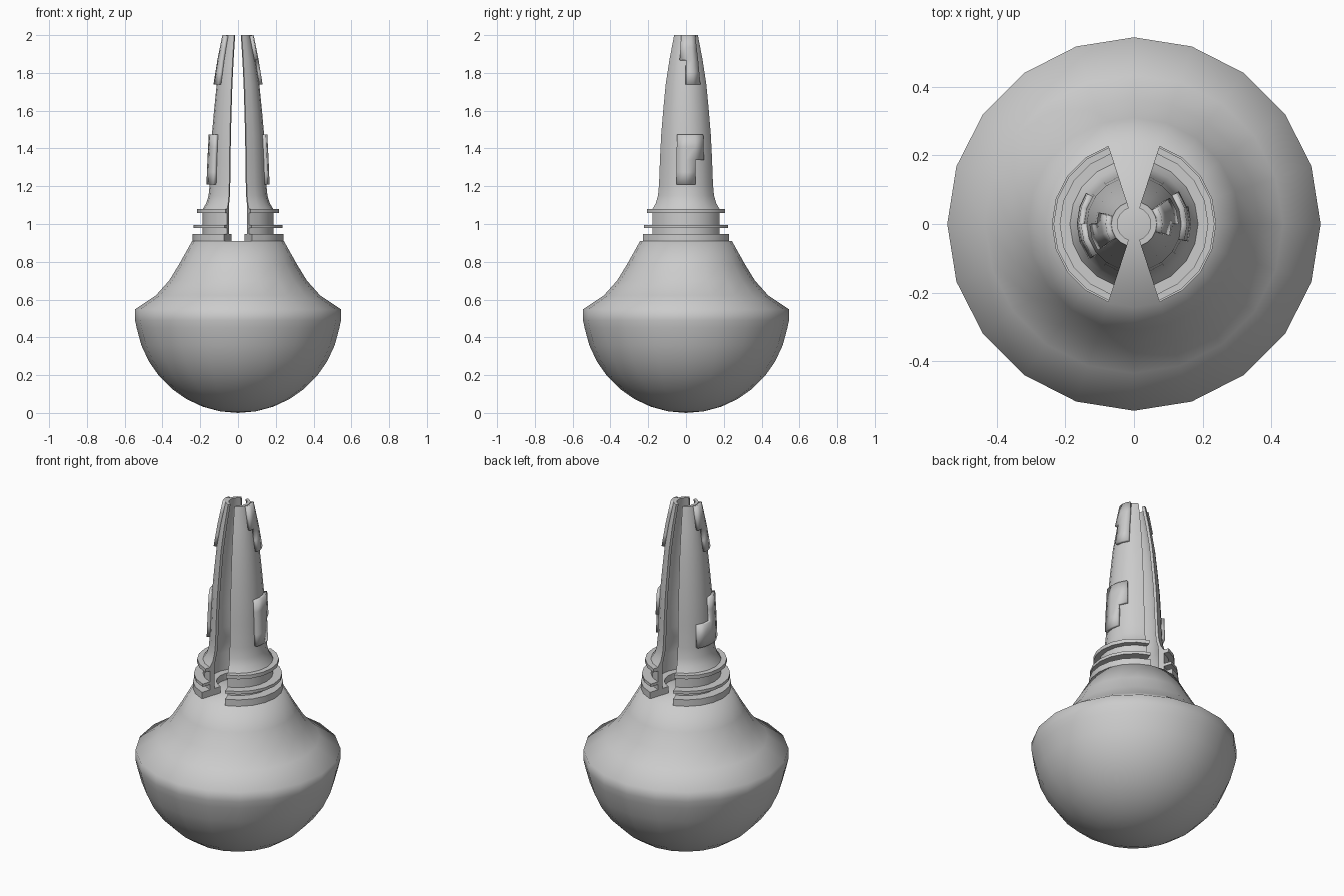
import bpy, bmesh, math

if "Cube" in bpy.data.objects:
    bpy.data.objects.remove(bpy.data.objects["Cube"])

STEP = math.radians(18)          # 20-sided revolve


def finish(bm, name, angle=35):
    bmesh.ops.recalc_face_normals(bm, faces=bm.faces)
    me = bpy.data.meshes.new(name)
    bm.to_mesh(me)
    bm.free()
    ob = bpy.data.objects.new(name, me)
    bpy.context.collection.objects.link(ob)
    bpy.ops.object.select_all(action='DESELECT')
    bpy.context.view_layer.objects.active = ob
    ob.select_set(True)
    bpy.ops.object.shade_smooth_by_angle(angle=math.radians(angle))
    return ob


def polar(r, a, z):
    return (r * math.cos(a), r * math.sin(a), z)


def sector(name, prof, centre):
    """Closed (r, z) profile swept over 144 degrees, capped at both ends."""
    bm = bmesh.new()
    rows = [[bm.verts.new(polar(r, centre + STEP * i, z)) for r, z in prof]
            for i in range(-4, 5)]
    n = len(prof)
    for a, b in zip(rows, rows[1:]):
        for j in range(n):
            k = (j + 1) % n
            bm.faces.new((a[j], a[k], b[k], b[j]))
    bm.faces.new(rows[0])
    bm.faces.new(rows[-1][::-1])
    return finish(bm, name)


# Bulb body: spherical bowl, rim, concave shoulder and flat top
R = 0.545
prof = [(R * math.sin(t), R - R * math.cos(t))
        for t in (math.radians(a) for a in (10, 20, 30, 40, 50, 60, 70, 80))]
prof += [(0.545, 0.49), (0.545, 0.548), (0.435, 0.622), (0.365, 0.70),
         (0.31, 0.79), (0.243, 0.91)]
bm = bmesh.new()
rings = [[bm.verts.new(polar(r, STEP * i, z)) for i in range(20)] for r, z in prof]
for a, b in zip(rings, rings[1:]):
    for i in range(20):
        j = (i + 1) % 20
        bm.faces.new((a[i], a[j], b[j], b[i]))
pole = bm.verts.new((0, 0, 0))
for i in range(20):
    bm.faces.new((pole, rings[0][(i + 1) % 20], rings[0][i]))
bm.faces.new(rings[-1])
finish(bm, "bulb_body", 62)

# Outer contour of the split neck, as (z, radius)
NECK = [(1.079, 0.187), (1.11, 0.168), (1.15, 0.156), (1.21, 0.15), (1.34, 0.145),
        (1.475, 0.138), (1.6, 0.127), (1.74, 0.113), (1.87, 0.092), (2.0, 0.066)]


def neck_radius(z):
    for (z0, r0), (z1, r1) in zip(NECK, NECK[1:]):
        if z <= z1:
            return r0 + (r1 - r0) * (z - z0) / (z1 - z0)
    return NECK[-1][1]


outer = [(0.24, 0.91), (0.24, 0.948), (0.187, 0.948), (0.187, 0.978), (0.235, 0.978),
         (0.235, 0.995), (0.187, 0.995), (0.187, 1.058), (0.217, 1.058), (0.217, 1.079)]
outer += [(r, z) for z, r in NECK]
inner = [(r - 0.017, z) for z, r in reversed(NECK[1:])]
inner += [(0.155, 1.05), (0.155, 0.948), (0.115, 0.948), (0.115, 0.91)]


def panel(name, centre, pieces):
    """Raised plate hugging the neck; pieces are (z0, z1, angle0, angle1)."""
    bm = bmesh.new()
    zs = sorted({z for p in pieces for z in p[:2]})
    zs = sorted(set(zs + [(a + b) / 2 for a, b in zip(zs, zs[1:])]))
    cuts = sorted({a for p in pieces for a in p[2:]} | {-18, 0, 18})
    verts = {}

    def vert(z, a):
        if (z, a) not in verts:
            verts[z, a] = bm.verts.new(
                polar(neck_radius(z) + 0.017, centre + math.radians(a), z))
        return verts[z, a]

    for z0, z1 in zip(zs, zs[1:]):
        for a0, a1 in zip(cuts, cuts[1:]):
            if any(p[0] <= z0 and z1 <= p[1] and p[2] <= a0 and a1 <= p[3] for p in pieces):
                bm.faces.new((vert(z0, a0), vert(z0, a1), vert(z1, a1), vert(z1, a0)))
    ob = finish(bm, name)
    # normals of an open patch are forced outwards before thickening
    c = ob.data.polygons[0]
    if c.normal.x * c.center.x + c.normal.y * c.center.y < 0:
        ob.data.flip_normals()
    m = ob.modifiers.new("thickness", 'SOLIDIFY')
    m.thickness = 0.022
    m.offset = -1


# Two half shells with their collars, and the plates on each
for side, centre in (("right", 0.0), ("left", math.pi)):
    sector(side + "_neck_shell", outer[:10] + outer[10:] + inner, centre)
    panel(side + "_upper_plate", centre, [(1.74, 1.87, 0, 36), (1.87, 2.0, -18, 36)])
panel("right_lower_plate", 0.0, [(1.21, 1.34, -18, 18), (1.34, 1.475, -18, 36)])
panel("left_lower_plate", math.pi, [(1.21, 1.34, -33, 38), (1.34, 1.475, 0, 38)])
